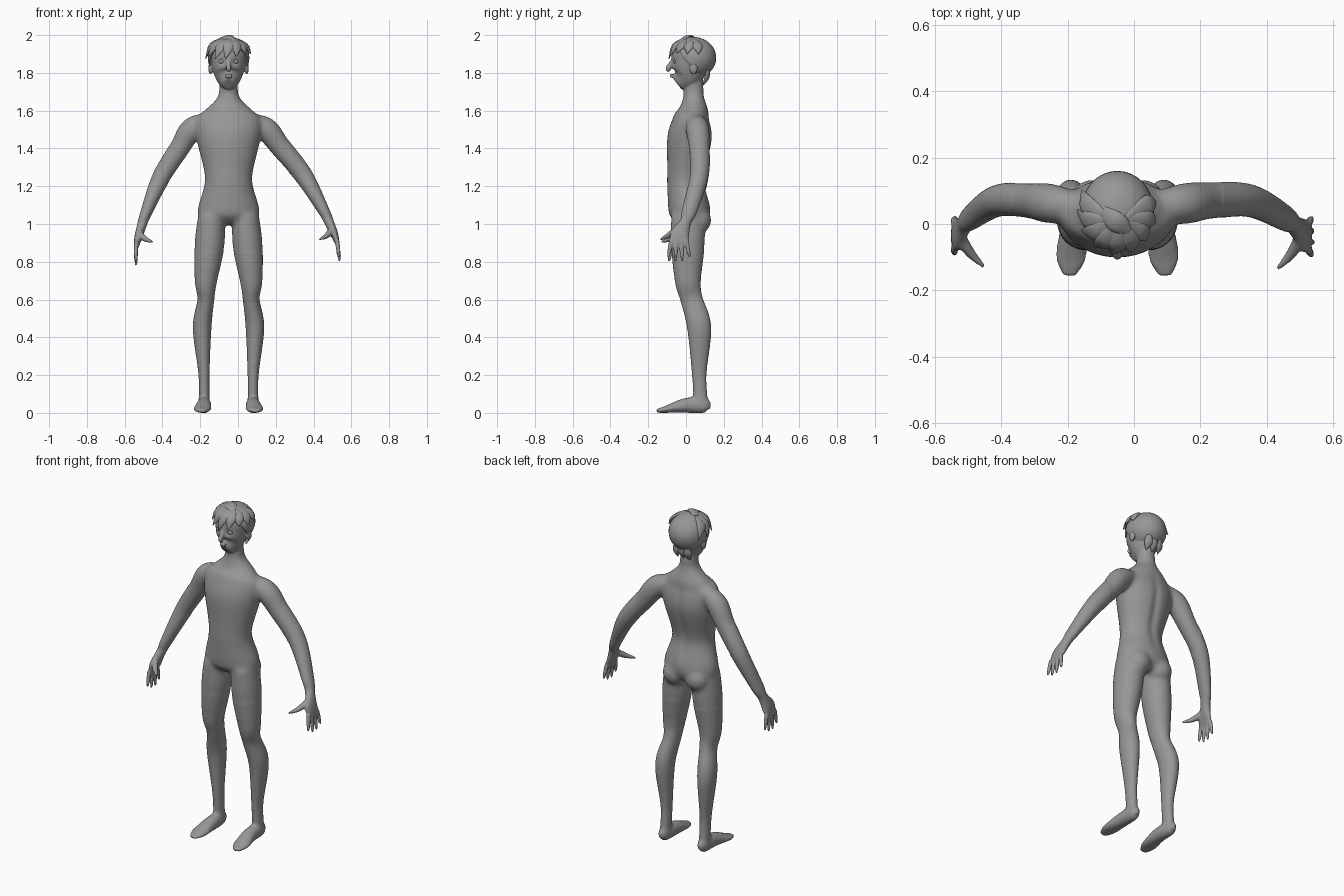
import bpy, bmesh, math, random
from mathutils import Matrix, Vector

random.seed(4)
AXIS = -0.05                          # body centre line in x
SCALP_CENTRE = Vector((0, .04, 1.88))
SCALP_RADII = Vector((.11, .12, .11))
KEEP = Matrix.Identity(4)
FLIP = Matrix.Scale(-1, 4, (1, 0, 0))

cube = bpy.data.objects.get("Cube")
if cube:
    bpy.data.objects.remove(cube, do_unlink=True)

colour = (.31, .31, .31, 1)
grey = bpy.data.materials.new("plain grey")
grey.use_nodes = True
grey.diffuse_color = colour
grey.node_tree.nodes["Principled BSDF"].inputs["Base Color"].default_value = colour


def smooth_rows(rows, steps):
    """Smoothly interpolate rows of x, y, z, half width and optional half depth."""
    rows = [Vector(row[:4] + row[-1:]) for row in rows]
    last = len(rows) - 1
    result = []
    for i in range(last):
        start, end = rows[i], rows[i + 1]
        leaving = (end - rows[max(i - 1, 0)]) / 2
        arriving = (rows[min(i + 2, last)] - start) / 2
        for k in range(steps):
            t = k / steps
            blend = t * t * (3 - 2 * t)
            result.append(start.lerp(end, blend)
                          + leaving * t * (1 - t) ** 2 - arriving * t * t * (1 - t))
    return result + [rows[last]]


def loft(bm, rows, place=KEEP, sides=24, steps=6, centre=None):
    """Closed tube of ellipses; with a centre, its flat side faces that point."""
    path = smooth_rows(rows, steps)
    rings = []
    for i, row in enumerate(path):
        position = Vector(row[:3])
        before, after = path[max(i - 1, 0)], path[min(i + 1, len(path) - 1)]
        along = Vector((after - before)[:3]).normalized()
        across = along.cross(position - centre) if centre else Vector((1, 0, 0))
        across = (across - along * across.dot(along)).normalized()
        through = along.cross(across)
        ring = []
        for k in range(sides):
            angle = math.tau * k / sides
            offset = across * row[3] * math.cos(angle) + through * row[4] * math.sin(angle)
            ring.append(bm.verts.new(place @ (position + offset)))
        rings.append(ring)
    for low, high in zip(rings, rings[1:]):
        for k in range(sides):
            bm.faces.new((low[k - 1], low[k], high[k], high[k - 1]))
    bm.faces.new(rings[0][::-1])
    bm.faces.new(rings[-1])


def ball(bm, position, radii, place=KEEP):
    matrix = place @ Matrix.Translation(position) @ Matrix.Diagonal((*radii, 1))
    bmesh.ops.create_uvsphere(bm, u_segments=32, v_segments=20, radius=1, matrix=matrix)


def finish(name, bm):
    """Turn the bmesh into a grey, active object on the body's centre line."""
    bmesh.ops.recalc_face_normals(bm, faces=bm.faces[:])
    bmesh.ops.translate(bm, vec=(AXIS, 0, 0), verts=bm.verts[:])
    mesh = bpy.data.meshes.new(name)
    bm.to_mesh(mesh)
    bm.free()
    mesh.materials.append(grey)
    obj = bpy.data.objects.new(name, mesh)
    bpy.context.collection.objects.link(obj)
    bpy.ops.object.select_all(action='DESELECT')
    bpy.context.view_layer.objects.active = obj
    obj.select_set(True)
    return obj


def shade_smooth():
    bpy.ops.object.shade_smooth_by_angle(angle=math.radians(60))


def build_torso(bm):
    # pelvis, waist, chest, shoulders and neck
    loft(bm, [(0, .02, 1, .1, .07), (0, .02, 1.06, .165, .11), (0, 0, 1.2, .13, .1),
              (0, 0, 1.28, .13, .1), (0, .02, 1.45, .17, .12), (0, .03, 1.55, .175, .1),
              (0, .04, 1.6, .13, .08), (0, .04, 1.68, .055), (0, .04, 1.8, .05)], sides=40)


def build_head(bm):
    # jaw and face, cranium, nose and lips
    loft(bm, [(0, -.045, 1.74, .03, .035), (0, 0, 1.78, .07, .08),
              (0, .02, 1.85, .09, .1), (0, .03, 1.93, .09, .1)], sides=40)
    ball(bm, (0, .035, 1.89), (.1, .11, .09))
    loft(bm, [(0, -.07, 1.87, .008), (0, -.095, 1.825, .014), (0, -.085, 1.81, .01)])
    for height in (1.79, 1.78):
        ball(bm, (0, -.076, height), (.022, .01, .006))


def build_leg(bm, place):
    # thigh, knee, calf and ankle
    loft(bm, [(.09, .01, 1.05, .07, .09), (.1, .01, .9, .08, .09), (.12, .01, .7, .06, .07),
              (.12, .03, .6, .045, .06), (.14, .07, .45, .05, .065), (.13, .07, .2, .03, .04),
              (.13, .08, .04, .03, .04)], place)
    # foot, from heel to toes
    loft(bm, [(.13, .13, .03, .01), (.13, .1, .04, .03, .04), (.13, 0, .04, .04),
              (.14, -.1, .02, .045, .02), (.145, -.155, .01, .02, .01)], place)
    ball(bm, (.075, .07, 1.02), (.07, .065, .07), place)


def build_arm(bm, place):
    # shoulder, elbow, wrist and palm
    loft(bm, [(.08, .05, 1.56, .03), (.19, .06, 1.51, .06), (.26, .07, 1.4, .055),
              (.36, .07, 1.24, .048), (.44, .02, 1.05, .03, .04), (.46, 0, .99, .025, .03),
              (.48, -.03, .92, .02, .05), (.49, -.035, .87, .01, .045)], place)
    # fingers fan out from the palm, the middle two longest
    knuckle = Vector((.49, -.035, .88))
    for finger in range(4):
        side = finger - 1.5
        length = .11 - .02 * abs(side)
        base = knuckle + Vector((0, side * .026, .01))
        tip = knuckle + Vector((0, side * .037, -length))
        middle = base.lerp(tip, .6)
        loft(bm, [(*base, .012), (*middle, .011), (*tip, .006)], place, sides=12)
    # thumb
    loft(bm, [(.475, -.04, .95, .02), (.44, -.09, .92, .015), (.4, -.13, .905, .006)],
         place, sides=12)


def soften(verts, times):
    for _ in range(times):
        bmesh.ops.smooth_vert(bm, verts=verts, factor=.5, use_axis_x=True,
                              use_axis_y=True, use_axis_z=True)


# body parts, fused into one skin
bm = bmesh.new()
build_torso(bm)
build_head(bm)
pivot = Matrix.Translation((.19, .06, 1.51))
raise_arm = Matrix.Rotation(math.radians(-7), 4, 'Y') @ Matrix.Scale(1.03, 4)
for place, pose in ((FLIP, KEEP), (KEEP, raise_arm)):
    build_leg(bm, place)
    build_arm(bm, place @ pivot @ pose @ pivot.inverted())
    ball(bm, (.096, .04, 1.825), (.011, .022, .034), place)  # ear
body = finish("body", bm)
skin = body.modifiers.new("skin", 'REMESH')
skin.mode = 'VOXEL'
skin.voxel_size = .0055
bpy.ops.object.modifier_apply(modifier=skin.name)

# soften the joints, then press in eye sockets, spine groove and flat soles
bm = bmesh.new()
bm.from_mesh(body.data)
soften(bm.verts[:], 4)
soften([v for v in bm.verts if .85 < v.co.z < 1.7 and abs(v.co.x - AXIS) < .32], 40)
soften([v for v in bm.verts if .03 < v.co.z < .75], 15)
for vert in bm.verts:
    across, depth, height = abs(vert.co.x - AXIS), vert.co.y, vert.co.z
    if height > 1.7 and depth < 0:
        distance = math.hypot(across - .036, height - 1.86)
        vert.co.y += .009 * math.exp(-(distance / .017) ** 2)
    if depth > .06 and 1.1 < height < 1.6:
        groove = math.sin(math.pi * (height - 1.1) / .5)
        vert.co.y -= .01 * groove * math.exp(-(across / .025) ** 2)
    vert.co.z = max(height, 0)
bm.to_mesh(body.data)
bm.free()
shade_smooth()

# eyes
for name, place in (("right_eye", FLIP), ("left_eye", KEEP)):
    bm = bmesh.new()
    ball(bm, (.036, -.053, 1.86), (.017, .015, .013), place)
    finish(name, bm)
    shade_smooth()

# hair cap, trimmed along a slanting hairline
bm = bmesh.new()
ball(bm, SCALP_CENTRE, SCALP_RADII)
bmesh.ops.bisect_plane(bm, geom=bm.verts[:] + bm.edges[:] + bm.faces[:],
                       plane_co=(0, -.04, 1.92), plane_no=(0, 1.4, 1), clear_inner=True)
cap = finish("hair_cap", bm)
solid = cap.modifiers.new("thickness", 'SOLIDIFY')
solid.thickness = .01
bpy.ops.object.modifier_apply(modifier=solid.name)
shade_smooth()


def scalp(turn, rise, lift):
    """Point over the scalp: turn from the front towards the left, rise from level."""
    turn, rise = math.radians(turn), math.radians(rise)
    direction = Vector((math.sin(turn) * math.cos(rise),
                        -math.cos(turn) * math.cos(rise), math.sin(rise)))
    return SCALP_CENTRE + direction * SCALP_RADII * lift


def build_lock(bm, root, middle, tip, width):
    loft(bm, [(*root, width / 2, .005), (*middle, width, .011), (*tip, .002)],
         sides=12, centre=SCALP_CENTRE)


# hair locks: a swept fringe from side to side, then the nape
bm = bmesh.new()
for turn in range(-100, 101, 25):
    tip_rise = random.uniform(-4, 14)
    build_lock(bm, scalp(turn / 2, 70, 1), scalp(turn, 35, 1.04),
               scalp(turn * 1.1 - 8, tip_rise, 1.1), .03)
build_lock(bm, scalp(-90, 65, 1), scalp(0, 72, 1.02), scalp(35, 40, 1.07), .032)
for x in (-.04, 0, .04):
    build_lock(bm, Vector((x, .12, 1.82)), Vector((x, .11, 1.775)), Vector((x, .09, 1.735)), .024)
finish("hair_locks", bm)
shade_smooth()
